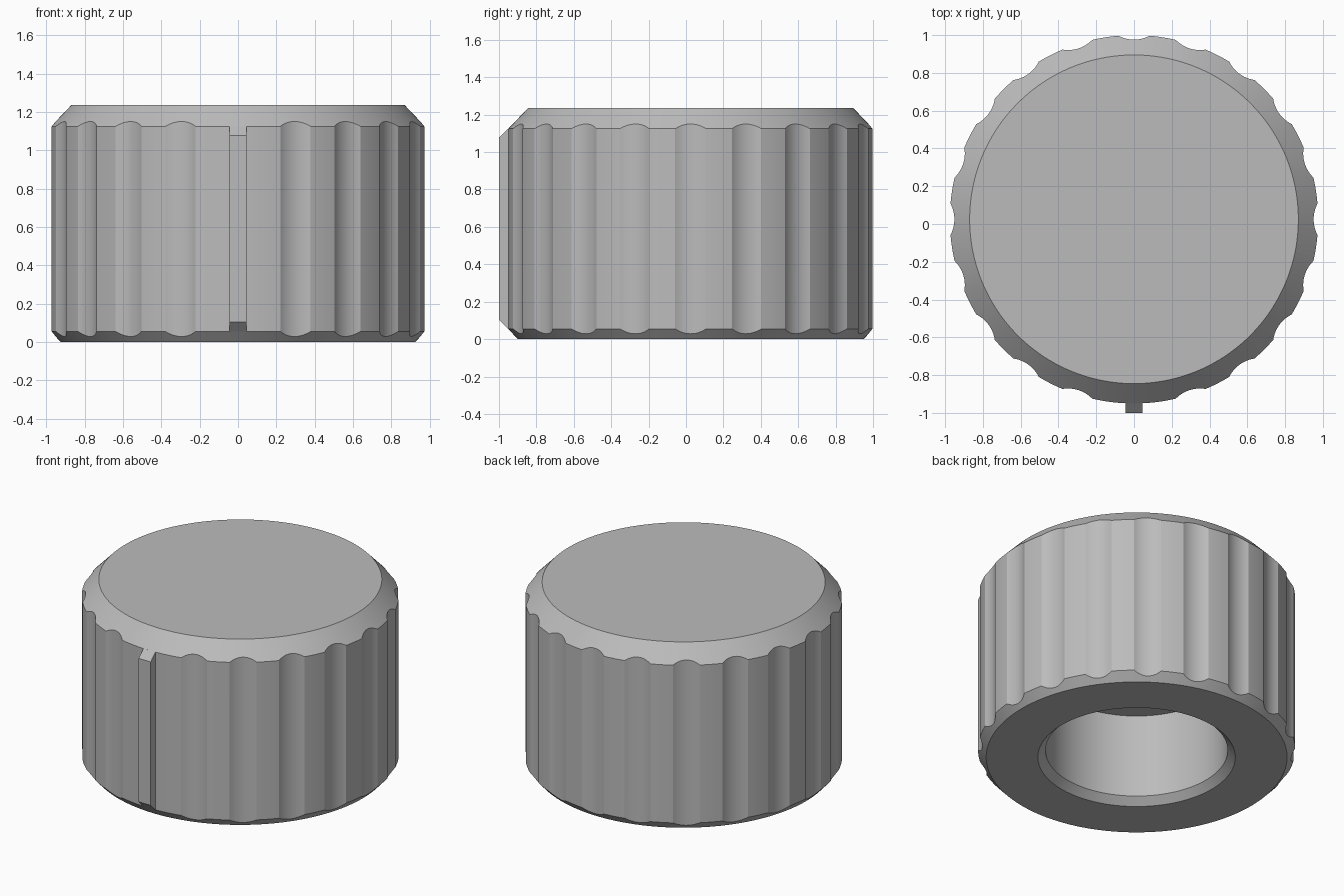
import bpy
import bmesh
from math import sin, cos, sqrt, asin, pi, radians

cube = bpy.data.objects.get("Cube")
if cube:
    bpy.data.objects.remove(cube, do_unlink=True)

# Main dimensions
CENTRE_Y = 0.025
RADIUS, TOP_RADIUS, BASE_RADIUS = 0.975, 0.87, 0.925
HEIGHT, SHOULDER, FOOT = 1.235, 1.125, 0.055
BORE, BORE_MOUTH, BORE_DEPTH = 0.56, 0.607, 0.615
FLUTES, FLUTE_HALF_WIDTH, VALLEY = 20, 0.083, 0.951

grey = bpy.data.materials.new("Plain grey")
grey.use_nodes = True
colour = (0.5, 0.5, 0.5, 1)
grey.diffuse_color = colour
grey.node_tree.nodes["Principled BSDF"].inputs["Base Color"].default_value = colour


def finish(bm, name):
    bmesh.ops.recalc_face_normals(bm, faces=bm.faces)
    mesh = bpy.data.meshes.new(name)
    bm.to_mesh(mesh)
    bm.free()
    mesh.materials.append(grey)
    obj = bpy.data.objects.new(name, mesh)
    bpy.context.collection.objects.link(obj)
    bpy.ops.object.select_all(action='DESELECT')
    obj.select_set(True)
    bpy.context.view_layer.objects.active = obj
    bpy.ops.object.shade_smooth_by_angle(angle=radians(20))
    return obj


# Outline of the grip: shallow round flutes, with the front one left out
half_angle = asin(FLUTE_HALF_WIDTH / RADIUS)
sag = RADIUS * cos(half_angle) - VALLEY
flute_radius = (FLUTE_HALF_WIDTH ** 2 + sag ** 2) / (2 * sag)
flute_centre = VALLEY + flute_radius
pitch = 2 * pi / FLUTES
outline = []
for i in range(FLUTES):
    middle = -pi / 2 + i * pitch
    for k in range(12):
        d = half_angle * (k / 6 - 1)
        r = RADIUS
        if i:
            r = flute_centre * cos(d) - sqrt(flute_radius ** 2 - (flute_centre * sin(d)) ** 2)
        outline.append((middle + d, r))
    for k in range(6):
        outline.append((middle + half_angle + (pitch - 2 * half_angle) * k / 6, RADIUS))

# Knob body: rings from the bore ceiling, out round the base, up to the top
top_slope = (HEIGHT - SHOULDER) / (RADIUS - TOP_RADIUS)
base_slope = FOOT / (RADIUS - BASE_RADIUS)
bm = bmesh.new()
columns = []
for angle, r in outline:
    cut = RADIUS - r
    profile = [
        (BORE, BORE_DEPTH), (BORE, BORE_MOUTH - BORE), (BORE_MOUTH, 0),
        (BASE_RADIUS, 0), (r, FOOT - cut * base_slope),
        (r, SHOULDER + cut * top_slope), (TOP_RADIUS, HEIGHT),
    ]
    columns.append([bm.verts.new((p * cos(angle), p * sin(angle) + CENTRE_Y, z))
                    for p, z in profile])
for i, a in enumerate(columns):
    b = columns[(i + 1) % len(columns)]
    for j in range(len(a) - 1):
        bm.faces.new((a[j], b[j], b[j + 1], a[j + 1]))
bm.faces.new([c[-1] for c in columns])
bm.faces.new([c[0] for c in columns])
finish(bm, "knob_body")

# Pointer rib on the front, with sloped ends
bm = bmesh.new()
rib = [(-1, 0.105), (-1, 1.078), (-0.95, SHOULDER), (-0.9, SHOULDER),
       (-0.9, FOOT), (-0.95, FOOT)]
face = bm.faces.new([bm.verts.new((-0.045, y, z)) for y, z in rib])
side = bmesh.ops.extrude_face_region(bm, geom=[face])["geom"]
bmesh.ops.translate(bm, vec=(0.09, 0, 0),
                    verts=[v for v in side if isinstance(v, bmesh.types.BMVert)])
finish(bm, "pointer_rib")
